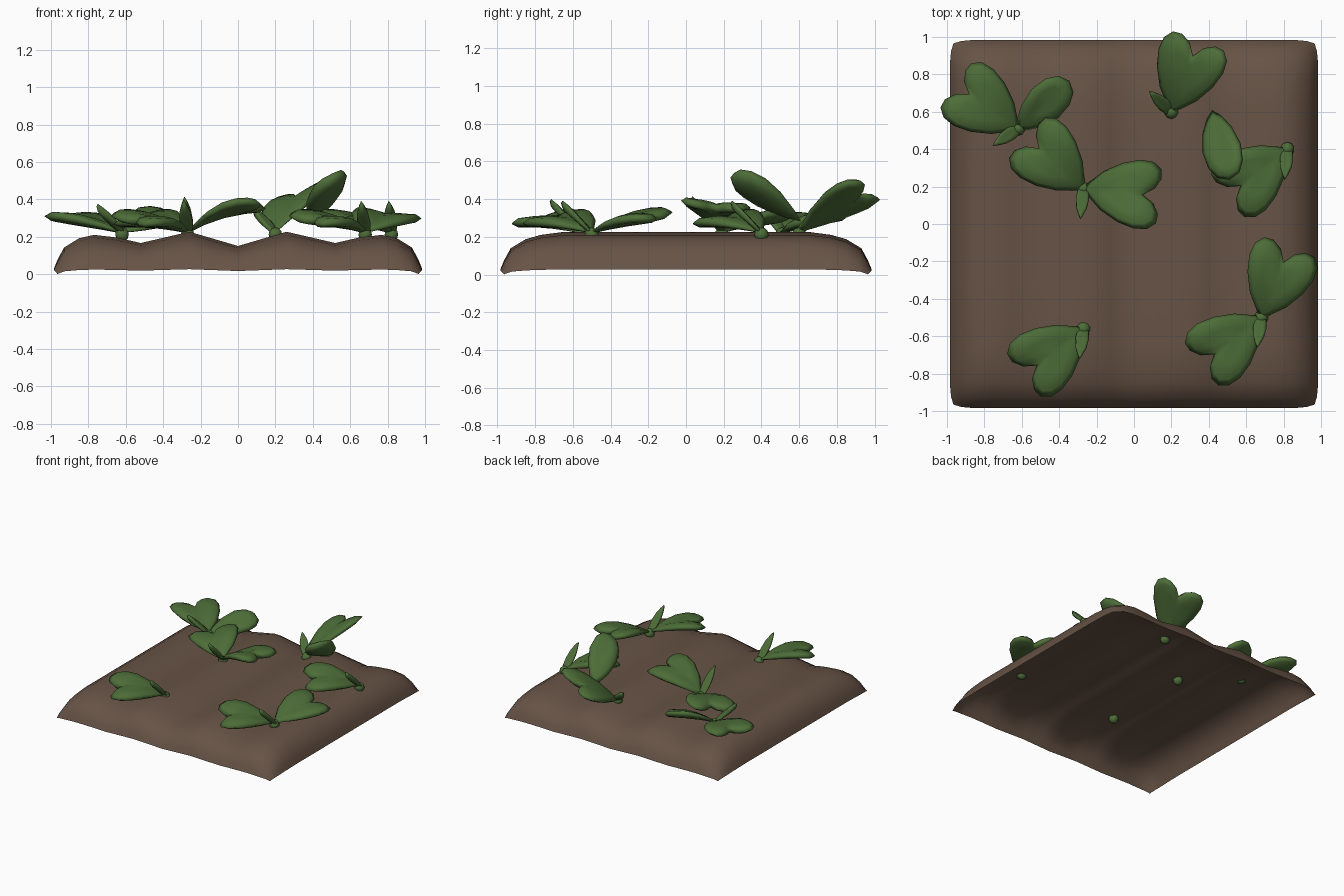
import bpy, bmesh, math

if "Cube" in bpy.data.objects:
    bpy.data.objects.remove(bpy.data.objects["Cube"])


def material(name, rgb):
    m = bpy.data.materials.new(name)
    m.diffuse_color = (*rgb, 1)
    m.use_nodes = True
    m.node_tree.nodes["Principled BSDF"].inputs["Base Color"].default_value = m.diffuse_color
    return m


SOIL = material("soil brown", (0.135, 0.086, 0.060))
LEAF = material("leaf green", (0.075, 0.155, 0.040))


def finish(bm, name, mat, fix=True):
    if fix:
        bmesh.ops.recalc_face_normals(bm, faces=bm.faces)
    for f in bm.faces:
        f.smooth = True
    me = bpy.data.meshes.new(name)
    bm.to_mesh(me)
    bm.free()
    me.materials.append(mat)
    ob = bpy.data.objects.new(name, me)
    bpy.context.collection.objects.link(ob)
    return ob


# Soil bed: open-bottomed sheet, furrows along y, rounded rim
EDGE = [(0.0, 0.13), (0.02, 0.34), (0.055, 0.62), (0.135, 0.83), (0.24, 0.96), (0.34, 1.0)]


def falloff(p):
    d = 0.985 - abs(p)
    for (d0, h0), (d1, h1) in zip(EDGE, EDGE[1:]):
        if d <= d1:
            return h0 + (h1 - h0) * max(0, d - d0) / (d1 - d0)
    return 1.0


def furrow(x):
    depth = 0.038 if abs(x) < 0.3 else 0.03
    return 0.23 - depth + depth * -math.cos(2 * math.pi * x / 0.52) if abs(x) < 0.78 else 0.235


side = [0.985, 0.965, 0.93, 0.85, 0.77]
xs = [-v for v in side] + [-0.65 + 0.13 * i for i in range(11)] + side[::-1]
ys = [-v for v in side] + [-0.645, -0.3, 0, 0.3, 0.645] + side[::-1]
bm = bmesh.new()
rows = []
for y in ys:
    row = []
    for x in xs:
        z = furrow(x) * falloff(x) * falloff(y)
        k = 1 - 0.02 * max(0, (min(abs(x), abs(y)) - 0.9) / 0.085)   # clipped corners
        row.append(bm.verts.new((x * k, y * k, max(z - 0.003, 0))))
    rows.append(row)
for a, b in zip(rows, rows[1:]):
    for i in range(len(a) - 1):
        bm.faces.new((a[i], a[i + 1], b[i + 1], b[i]))
finish(bm, "soil_bed", SOIL, False)

# Leaf half outlines: along the midrib, sideways
HEART = [(-0.01, 0), (0.03, 0.04), (0.10, 0.105), (0.20, 0.16), (0.29, 0.185),
         (0.36, 0.18), (0.405, 0.145), (0.41, 0.095), (0.38, 0.04), (0.32, 0)]
OVAL = [(-0.01, 0), (0.03, 0.04), (0.10, 0.08), (0.20, 0.105), (0.29, 0.095),
        (0.35, 0.06), (0.375, 0)]
SPIKE = [(-0.02, 0), (0.0, 0.028), (0.05, 0.036), (0.10, 0.030), (0.14, 0.014), (0.165, 0)]


def leaf(name, shape, base, az, rise, bend, roll=0.0, fold=0.12, thick=0.03):
    """Cushion-like leaf; rise/bend shape the midrib, roll tilts it sideways."""
    outline = shape + [(x, -y) for x, y in shape[-2:0:-1]]
    n = len(outline)
    cx = shape[-1][0] * 0.62
    ca, sa = math.cos(math.radians(az)), math.sin(math.radians(az))
    bm = bmesh.new()

    def vert(x, y, off):
        z = rise * x - bend * x * x + roll * y + fold * abs(y)
        off *= min(1, 0.45 + x * 3)
        return bm.verts.new((base[0] + x * ca - y * sa, base[1] + x * sa + y * ca, base[2] + z + off))

    def ring(s, off):
        return [vert(cx + (x - cx) * s, y * s, off) for x, y in outline]

    rings = [ring(0.5, -thick), ring(0.86, -thick * 0.75), ring(1, 0),
             ring(0.86, thick * 0.75), ring(0.5, thick)]
    for a, b in zip(rings, rings[1:]):
        for i in range(n):
            j = (i + 1) % n
            bm.faces.new((a[i], a[j], b[j], b[i]))
    for r, off in ((rings[0], -thick), (rings[-1], thick * 0.9)):
        c = vert(cx, 0, off)
        for i in range(n):
            bm.faces.new((r[i], r[(i + 1) % n], c))
    return finish(bm, name, LEAF)


# Each plant: base, spike direction and height, then its leaves
FLAT = (0.42, 0.75, -0.15)
PLANTS = [
    ((-0.62, 0.51), 214, 0.9, [(HEART, 145, 0.35, 0.45, 0.0), (OVAL, 43, 0.45, 0.6, 0.35)]),
    ((-0.27, 0.19), 264, 1.15, [(HEART, 138, *FLAT), (HEART, -6, 0.75, 1.1, -0.1)]),
    ((0.20, 0.60), 137, 0.75, [(HEART, 69, 0.75, 0.6, -0.35)]),
    ((0.82, 0.40), 265, 1.0, [(HEART, 218, *FLAT)]),
    ((-0.27, -0.56), 262, 1.05, [(HEART, 218, *FLAT)]),
    ((0.68, -0.50), 262, 1.0, [(HEART, 218, *FLAT), (HEART, 68, 0.42, 0.6, 0.12)]),
]
for i, ((x, y), az, rise, leaves) in enumerate(PLANTS, 1):
    # Root crown that pokes through the sheet
    bm = bmesh.new()
    bmesh.ops.create_uvsphere(bm, u_segments=10, v_segments=6, radius=0.038)
    crown = finish(bm, f"plant_{i}_crown", LEAF)
    crown.location = (x, y, 0.212)
    leaf(f"plant_{i}_spike", SPIKE, (x, y, 0.22), az, rise, 0.2, fold=0.2, thick=0.03)
    for k, (shape, a, r, b, roll) in enumerate(leaves, 1):
        leaf(f"plant_{i}_leaf_{k}", shape, (x, y, 0.225), a, r, b, roll)

# Raised loose leaf leaning over the back right
leaf("raised_leaf", OVAL, (0.42, 0.60, 0.29), -76, 0.75, 0.4, 0.45, 0.1, 0.045).scale = (1, 1, 1)
